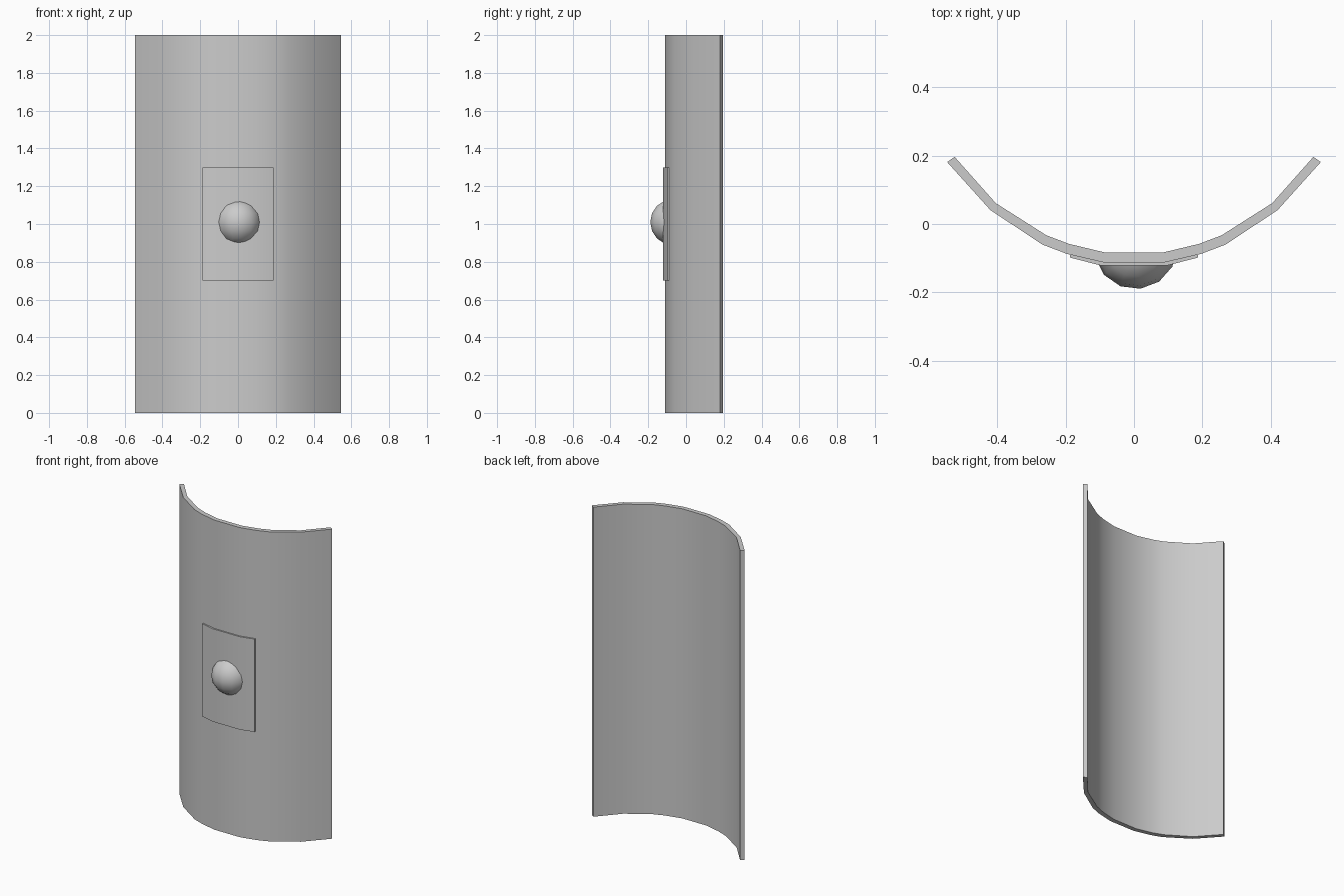
import bpy, bmesh, math
from mathutils import Matrix, Vector

if "Cube" in bpy.data.objects:
    bpy.data.objects.remove(bpy.data.objects["Cube"])


def finish(name, bm, angle=35):
    bmesh.ops.recalc_face_normals(bm, faces=bm.faces)
    mesh = bpy.data.meshes.new(name)
    bm.to_mesh(mesh)
    bm.free()
    obj = bpy.data.objects.new(name, mesh)
    bpy.context.collection.objects.link(obj)
    bpy.ops.object.select_all(action='DESELECT')
    obj.select_set(True)
    bpy.context.view_layer.objects.active = obj
    bpy.ops.object.shade_smooth_by_angle(angle=math.radians(angle))
    return obj


def mirrored(half):
    return half + [(-x, y) for x, y in reversed(half)]


def curved_slab(name, outer, inner, z0, z1):
    """Strip of quads between two half profiles, mirrored and extruded up."""
    bm = bmesh.new()
    out, inn = mirrored(outer), mirrored(inner)
    a = [bm.verts.new((x, y, z0)) for x, y in out]
    b = [bm.verts.new((x, y, z0)) for x, y in inn]
    faces = [bm.faces.new((a[i], a[i + 1], b[i + 1], b[i])) for i in range(len(a) - 1)]
    new = bmesh.ops.extrude_face_region(bm, geom=faces, use_keep_orig=True)["geom"]
    top = [v for v in new if isinstance(v, bmesh.types.BMVert)]
    bmesh.ops.translate(bm, verts=top, vec=(0, 0, z1 - z0))
    return finish(name, bm)


# Curved shield body
outer = [(-.546, .181), (-.42, .041), (-.268, -.06), (-.197, -.087), (-.09, -.112)]
inner = [(-.524, .196), (-.404, .061), (-.256, -.033), (-.19, -.058), (-.086, -.083)]
curved_slab("shield_body", outer, inner, 0, 2)

# Thin plate following the front curve
curved_slab("front_plate",
            [(-.187, -.098), (-.098, -.121)],
            [(-.186, -.088), (-.094, -.110)], .7, 1.3)

# Domed boss, cut off behind the plate
bm = bmesh.new()
bmesh.ops.create_uvsphere(bm, u_segments=13, v_segments=8, radius=.122,
                          matrix=Matrix.Translation((.004, -.068, 1.01))
                          @ Matrix.Rotation(-math.pi / 2, 4, 'Z'))
bmesh.ops.bisect_plane(bm, geom=bm.verts[:] + bm.edges[:] + bm.faces[:],
                       plane_co=Vector((0, -.105, 0)), plane_no=Vector((0, 1, 0)),
                       clear_outer=True)
finish("boss_dome", bm, 40)
